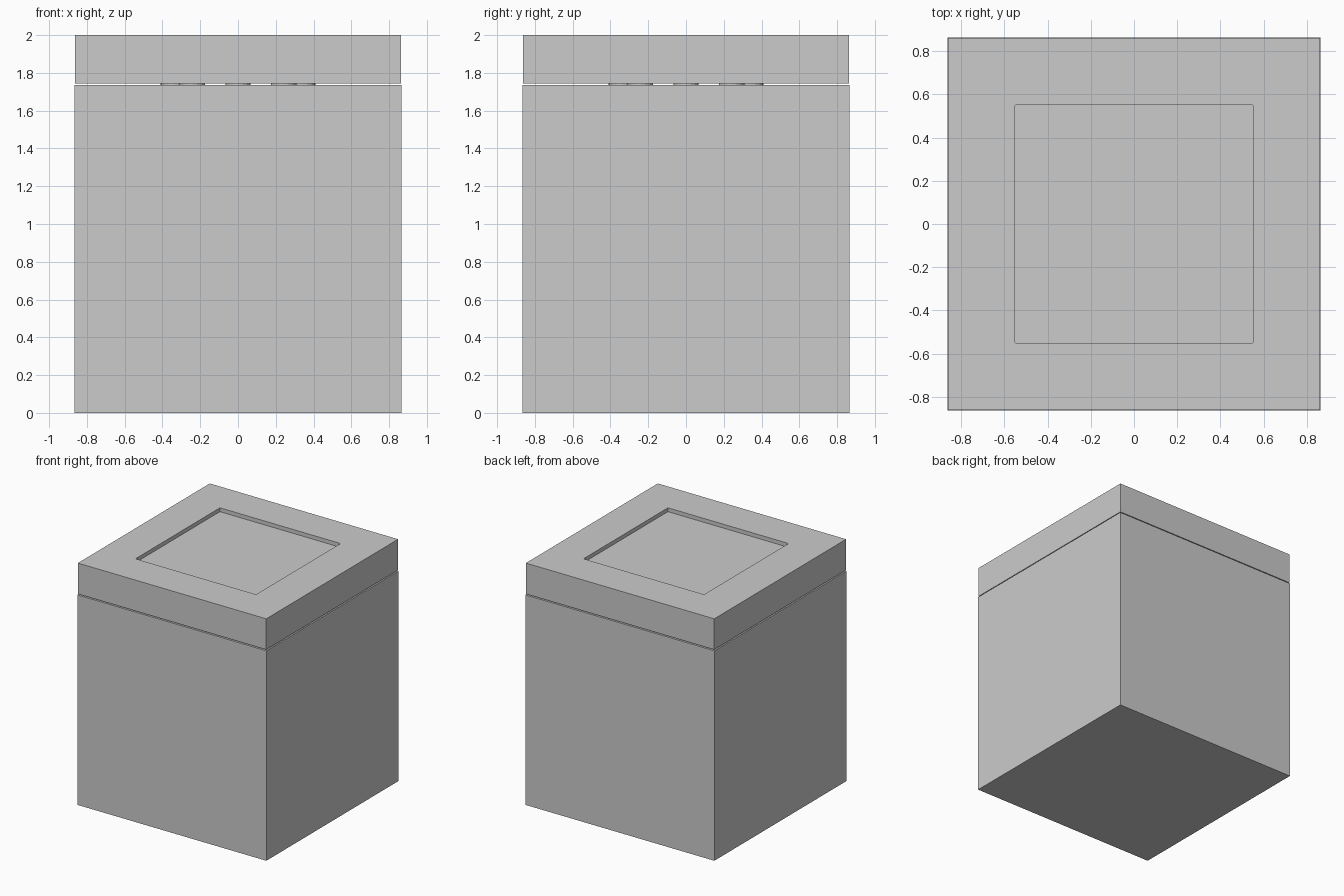
import bpy, bmesh, math
from mathutils import Matrix

if "Cube" in bpy.data.objects:
    bpy.data.objects.remove(bpy.data.objects["Cube"])


def finish(name, bm):
    mesh = bpy.data.meshes.new(name)
    bm.to_mesh(mesh)
    bm.free()
    obj = bpy.data.objects.new(name, mesh)
    bpy.context.collection.objects.link(obj)
    return obj


def box(name, half, z0, z1, corner=0):
    bm = bmesh.new()
    bmesh.ops.create_cube(bm, size=1)
    bmesh.ops.scale(bm, vec=(half * 2, half * 2, z1 - z0), verts=bm.verts)
    bmesh.ops.translate(bm, vec=(0, 0, (z0 + z1) / 2), verts=bm.verts)
    if corner:
        upright = [e for e in bm.edges
                   if abs(e.verts[0].co.z - e.verts[1].co.z) > 0.001]
        bmesh.ops.bevel(bm, geom=upright, offset=corner, segments=2,
                        profile=0.5, affect='EDGES')
    return finish(name, bm)


# Main body
box("body", 0.865, 0, 1.737)

# Lid with a shallow square recess
lid = box("lid", 0.862, 1.745, 2.0)
cutter = box("recess_cutter", 0.552, 1.968, 2.1, corner=0.008)
cutter.hide_render = True
cutter.hide_set(True)
cut = lid.modifiers.new("recess", 'BOOLEAN')
cut.operation = 'DIFFERENCE'
cut.solver = 'EXACT'
cut.object = cutter

# Ring of small spacers in the gap between body and lid
bm = bmesh.new()
for i in range(8):
    a = i * math.pi / 4
    place = Matrix.Translation((0.342 * math.cos(a), 0.342 * math.sin(a), 1.741))
    bmesh.ops.create_cone(bm, cap_ends=True, segments=16, radius1=0.067,
                          radius2=0.067, depth=0.012, matrix=place)
finish("lid_spacers", bm)

# Apply the recess and drop the helper
bpy.context.view_layer.objects.active = lid
lid.select_set(True)
bpy.ops.object.modifier_apply(modifier=cut.name)
bpy.data.objects.remove(cutter)
